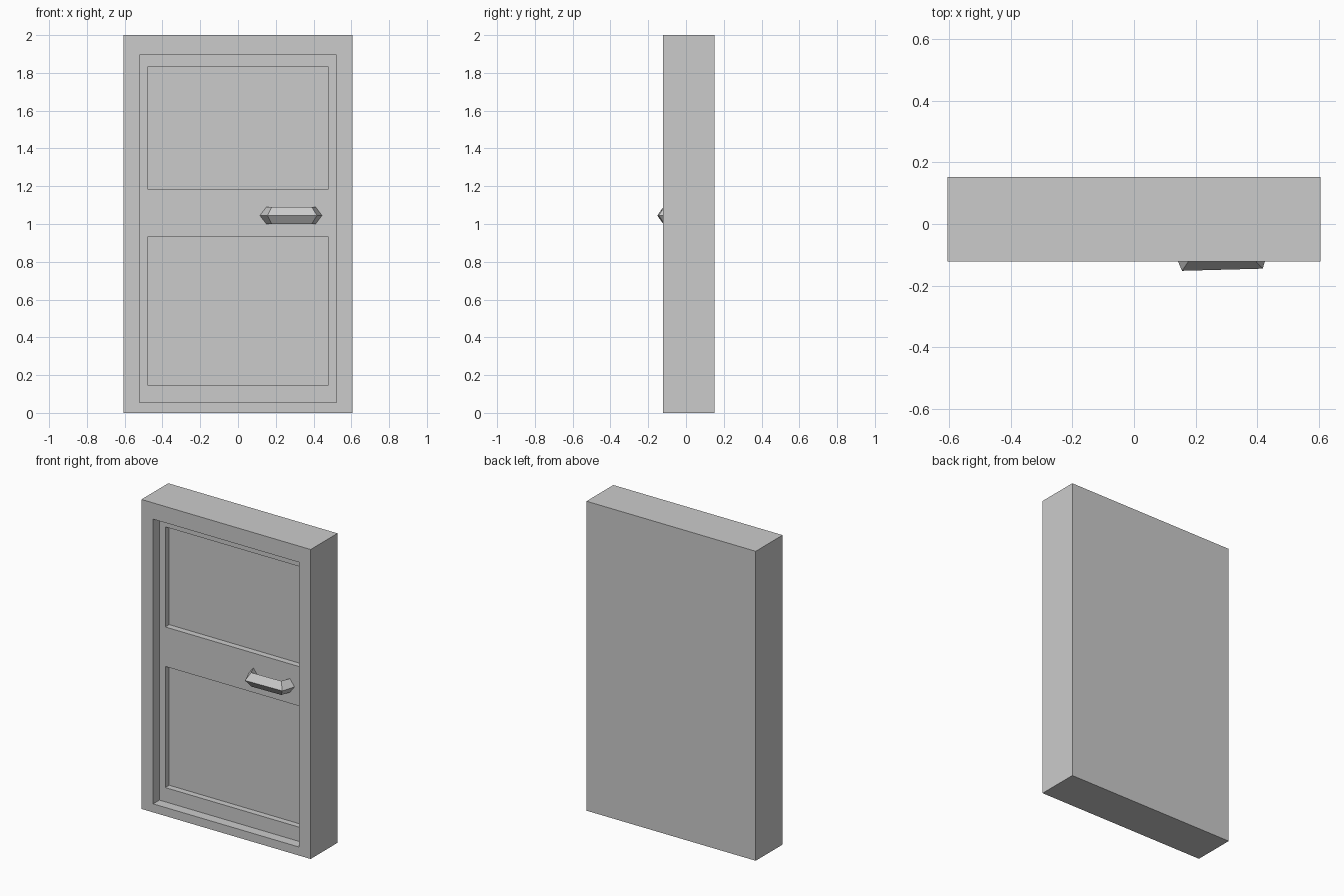
import bpy
import bmesh
from mathutils import Vector

cube = bpy.data.objects.get("Cube")
if cube:
    bpy.data.objects.remove(cube, do_unlink=True)

FRONT, BACK = -0.122, 0.152
LEAF = -0.058      # front surface of the door leaf
PANEL = -0.018     # front surface of the sunken panels
HALF_WIDTH = 0.605

grey = bpy.data.materials.new("light grey")
grey.use_nodes = True
colour = (0.6, 0.6, 0.6, 1)
grey.diffuse_color = colour
grey.node_tree.nodes["Principled BSDF"].inputs["Base Color"].default_value = colour


def add_object(name, bm):
    bmesh.ops.recalc_face_normals(bm, faces=bm.faces)
    mesh = bpy.data.meshes.new(name)
    bm.to_mesh(mesh)
    bm.free()
    mesh.materials.append(grey)
    obj = bpy.data.objects.new(name, mesh)
    bpy.context.scene.collection.objects.link(obj)
    return obj


def box(name, low, high):
    low, high = Vector(low), Vector(high)
    bm = bmesh.new()
    bmesh.ops.create_cube(bm, size=1)
    for v in bm.verts:
        v.co = (low + high) / 2 + v.co * (high - low)
    return add_object(name, bm)


# Frame and door leaf: a slab with a recess, then two sunken panels
door = box("door_and_frame", (-HALF_WIDTH, FRONT, 0), (HALF_WIDTH, BACK, 2))
cuts = [
    ("leaf_recess", 0.521, 0.055, 1.895, LEAF),
    ("upper_panel", 0.479, 1.185, 1.832, PANEL),
    ("lower_panel", 0.479, 0.147, 0.93, PANEL),
]
cutters = []
for name, half, bottom, top, depth in cuts:
    cutter = box(name + "_cutter", (-half, -0.3, bottom), (half, depth, top))
    cutter.hide_render = True
    cutters.append(cutter)
    mod = door.modifiers.new(name, 'BOOLEAN')
    mod.operation = 'DIFFERENCE'
    mod.solver = 'EXACT'
    mod.object = cutter

# Bake the cuts and discard the cutters
bpy.context.view_layer.update()
evaluated = door.evaluated_get(bpy.context.evaluated_depsgraph_get())
baked = bpy.data.meshes.new_from_object(evaluated)
door.modifiers.clear()
door.data = baked
for cutter in cutters:
    bpy.data.objects.remove(cutter, do_unlink=True)

# Handle: a diamond-section bar bent back to the leaf at both ends
# Each ring: centre x, centre y, offset to the outer corner in x and y
rings = [
    (0.15, LEAF, -0.034, 0),
    (0.178, -0.12, -0.022, -0.032),
    (0.39, -0.115, 0.028, -0.03),
    (0.411, LEAF, 0.034, 0),
]
HANDLE_Z, HANDLE_HALF = 1.045, 0.045
bm = bmesh.new()
loops = []
for x, y, dx, dy in rings:
    corners = [(x + dx, y + dy, 0), (x, y, HANDLE_HALF),
               (x - dx, y - dy, 0), (x, y, -HANDLE_HALF)]
    loops.append([bm.verts.new((cx, cy, HANDLE_Z + cz)) for cx, cy, cz in corners])
for a, b in zip(loops, loops[1:]):
    for i in range(4):
        j = (i + 1) % 4
        bm.faces.new((a[i], a[j], b[j], b[i]))
bm.faces.new(loops[0])
bm.faces.new(loops[-1])
add_object("door_handle", bm)
